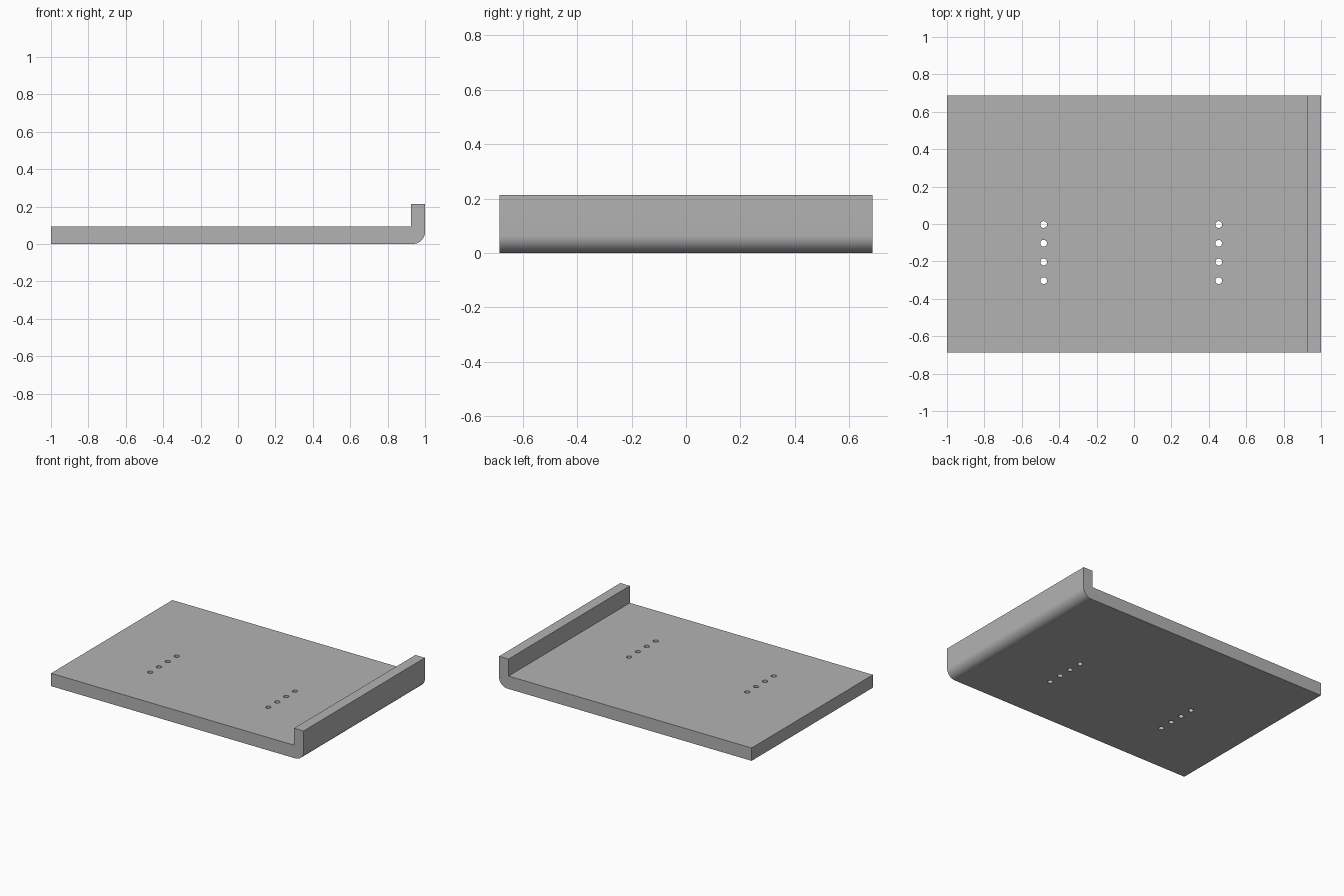
import bpy, bmesh, math

if "Cube" in bpy.data.objects:
    bpy.data.objects.remove(bpy.data.objects["Cube"], do_unlink=True)

DEPTH, THICK, LIP_TOP, LIP_IN, BEND = 0.686, 0.092, 0.214, 0.925, 0.065

grey = bpy.data.materials.new("plain grey")
grey.use_nodes = True
colour = (0.45, 0.45, 0.45, 1)
grey.diffuse_color = colour
grey.node_tree.nodes["Principled BSDF"].inputs["Base Color"].default_value = colour


def add_object(name, bm):
    bmesh.ops.recalc_face_normals(bm, faces=bm.faces)
    mesh = bpy.data.meshes.new(name)
    bm.to_mesh(mesh)
    bm.free()
    mesh.materials.append(grey)
    obj = bpy.data.objects.new(name, mesh)
    bpy.context.collection.objects.link(obj)
    return obj


# Plate profile with a rounded outer bend and an upright lip
profile = [(-1, 0)]
for i in range(17):
    a = -math.pi / 2 + math.pi / 2 * i / 16
    profile.append((1 - BEND + BEND * math.cos(a), BEND + BEND * math.sin(a)))
profile += [(1, LIP_TOP), (LIP_IN, LIP_TOP), (LIP_IN, THICK), (-1, THICK)]

bm = bmesh.new()
side = bm.faces.new([bm.verts.new((x, -DEPTH, z)) for x, z in profile])
swept = bmesh.ops.extrude_face_region(bm, geom=[side], use_keep_orig=True)
bmesh.ops.translate(bm, vec=(0, 2 * DEPTH, 0),
                    verts=[v for v in swept["geom"] if isinstance(v, bmesh.types.BMVert)])
plate = add_object("lipped_plate", bm)

# Two rows of round through holes
bm = bmesh.new()
for x in (-0.483, 0.453):
    for row in range(4):
        hole = bmesh.ops.create_cone(bm, cap_ends=True, segments=32,
                                     radius1=0.018, radius2=0.018, depth=0.4)
        bmesh.ops.translate(bm, verts=hole["verts"], vec=(x, -0.1 * row - 0.003, 0.05))
cutter = add_object("hole_cutter", bm)

cut = plate.modifiers.new("holes", "BOOLEAN")
cut.operation = "DIFFERENCE"
cut.solver = "EXACT"
cut.object = cutter
bpy.ops.object.select_all(action="DESELECT")
bpy.context.view_layer.objects.active = plate
plate.select_set(True)
bpy.ops.object.modifier_apply(modifier=cut.name)
bpy.data.objects.remove(cutter, do_unlink=True)

# Smooth the bend and hole walls, keep the sheet edges sharp
bpy.ops.object.shade_smooth_by_angle(angle=math.radians(30))
